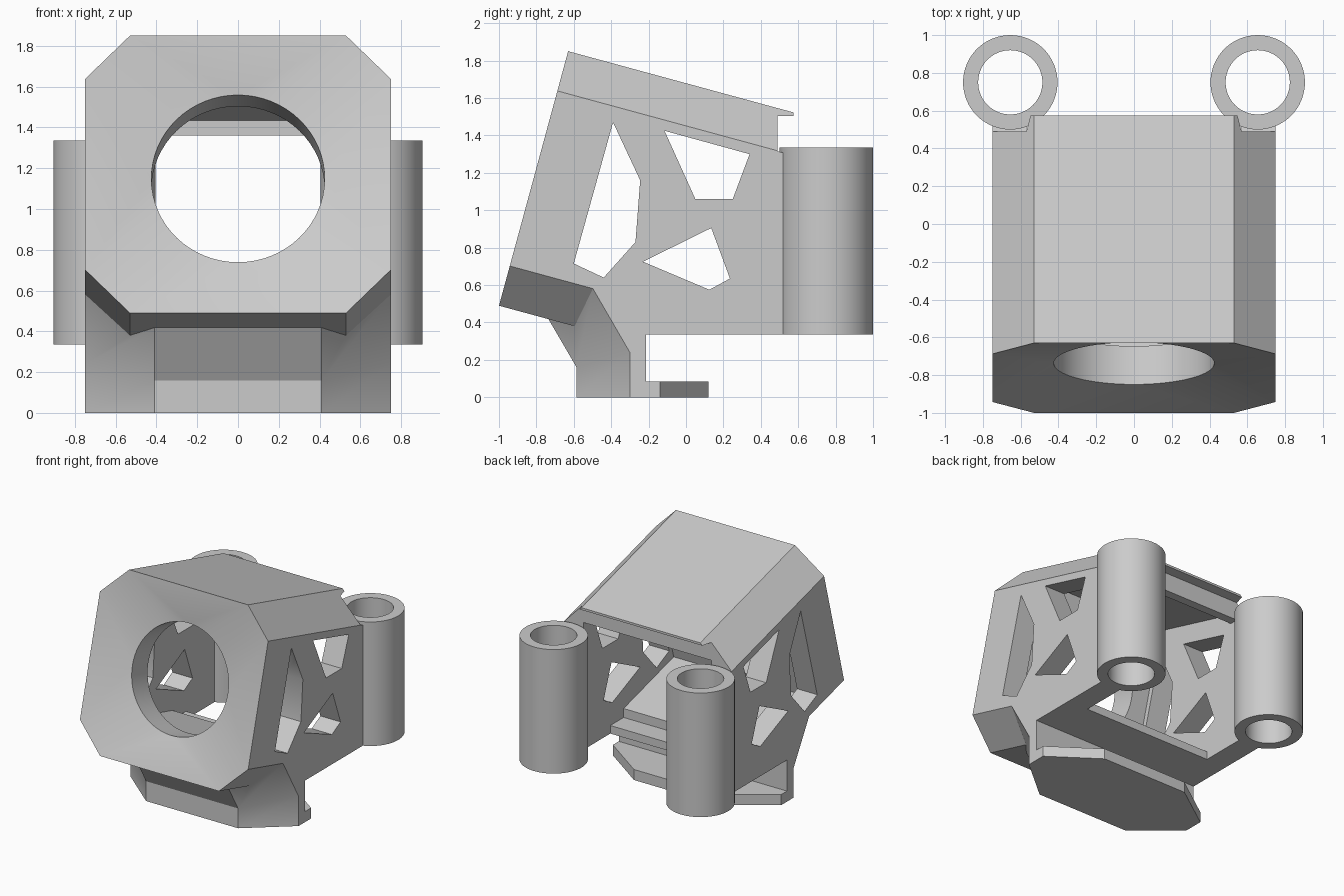
import bpy, bmesh, math

if "Cube" in bpy.data.objects:
    bpy.data.objects.remove(bpy.data.objects["Cube"], do_unlink=True)

grey = bpy.data.materials.new("plain_grey")
grey.use_nodes = True
COLOUR = (0.6, 0.6, 0.6, 1)
grey.diffuse_color = COLOUR
grey.node_tree.nodes["Principled BSDF"].inputs["Base Color"].default_value = COLOUR

TILT = math.radians(15.2)
HALF, CHAMFER, RISE = 0.75, 0.53, 0.705
INNER = 0.57


def tilted(depth, up):
    """Point (y, z) in the leaning frame of the housing."""
    s, c = math.sin(TILT), math.cos(TILT)
    return (-0.815 + depth * c + up * s, 1.17 - depth * s + up * c)


def finish(name, bm):
    bmesh.ops.recalc_face_normals(bm, faces=bm.faces)
    mesh = bpy.data.meshes.new(name)
    bm.to_mesh(mesh)
    bm.free()
    mesh.materials.append(grey)
    obj = bpy.data.objects.new(name, mesh)
    bpy.context.collection.objects.link(obj)
    return obj


def activate(obj):
    bpy.ops.object.select_all(action='DESELECT')
    obj.select_set(True)
    bpy.context.view_layer.objects.active = obj


def loft(name, loops):
    """Closed solid through equal-length loops, capped at both ends."""
    bm = bmesh.new()
    rows = [[bm.verts.new(p) for p in loop] for loop in loops]
    n = len(rows[0])
    for a, b in zip(rows, rows[1:]):
        for i in range(n):
            j = (i + 1) % n
            bm.faces.new((a[i], a[j], b[j], b[i]))
    bm.faces.new(rows[0])
    bm.faces.new(rows[-1])
    return finish(name, bm)


def side_prism(name, outline, half=HALF):
    """Extrude a (y, z) outline across x."""
    return loft(name, [[(x, y, z) for y, z in outline] for x in (-half, half)])


def block(name, y0, y1, z0, z1, half):
    return side_prism(name, [(y0, z0), (y1, z0), (y1, z1), (y0, z1)], half)


def combine(target, tool, operation):
    mod = target.modifiers.new("combine", 'BOOLEAN')
    mod.operation, mod.solver, mod.object = operation, 'EXACT', tool
    activate(target)
    bpy.ops.object.modifier_apply(modifier=mod.name)
    bpy.data.objects.remove(tool, do_unlink=True)


def dished_housing():
    """Leaning octagonal prism whose front sinks to a round blind hole."""
    bm = bmesh.new()
    low = RISE - (HALF - CHAMFER)
    octagon = [(HALF, low), (CHAMFER, RISE), (-CHAMFER, RISE), (-HALF, low),
               (-HALF, -low), (-CHAMFER, -RISE), (CHAMFER, -RISE), (HALF, -low)]
    n, radius = 64, 0.425
    circle = [(radius * math.cos(math.tau * i / n), radius * math.sin(math.tau * i / n))
              for i in range(n)]

    def ring(points, depth):
        return [bm.verts.new((x, *tilted(depth, u))) for x, u in points]

    front, back = ring(octagon, 0), ring(octagon, 1.7)
    rim, floor = ring(circle, 0.08), ring(circle, 0.4)

    def nearest(i):
        a = math.tau * (i + 0.5) / n
        return max(range(8), key=lambda k: math.cos(
            a - math.atan2(octagon[k][1], octagon[k][0])))

    for i in range(n):
        j = (i + 1) % n
        k, k_next = nearest(i), nearest(j)
        bm.faces.new((rim[i], rim[j], front[k]))
        if k != k_next:
            bm.faces.new((rim[j], front[k], front[k_next]))
        bm.faces.new((rim[i], rim[j], floor[j], floor[i]))
    bm.faces.new(floor)
    for i in range(8):
        j = (i + 1) % 8
        bm.faces.new((front[i], front[j], back[j], back[i]))
    bm.faces.new(back)
    return finish("housing", bm)


# Housing shell, trimmed level underneath and upright at the back with a roof lip
housing = dished_housing()
combine(housing, block("trim_back", 0.575, 3, -1, 3, 1), 'DIFFERENCE')
combine(housing, block("trim_under_lip", 0.49, 3, -1, 1.505, 1), 'DIFFERENCE')
combine(housing, block("trim_below", -2, 3, -1, 0.335, 1), 'DIFFERENCE')

# Full-width side walls reaching the tubes
combine(housing, side_prism("walls", [(-0.5, 0.585), (-0.355, 0.335), (0.53, 0.335),
                                      (0.53, 1.305), (-0.3, 1.52)]), 'UNION')

# Foot with faceted front
centre = [(-0.585, 0), (-0.585, 0.16), (-0.76, 0.46), (-0.215, 0.45), (-0.215, 0)]
outer = [(-0.3, 0), (-0.3, 0.24), (-0.5, 0.585), (-0.215, 0.45), (-0.215, 0)]
columns = [(-HALF, outer), (-0.41, centre), (0.41, centre), (HALF, outer)]
combine(housing, loft("foot", [[(x, y, z) for y, z in pts] for x, pts in columns]), 'UNION')

# Hollow interior with stepped floor, open at the rear
cavity = [tilted(0.29, -0.465), tilted(0.29, 0.579), tilted(2, 0.579), tilted(2, -0.465)]
combine(housing, side_prism("cavity", cavity, INNER), 'DIFFERENCE')
combine(housing, block("floor_step", -0.02, 2, 0.4, 0.9, INNER), 'DIFFERENCE')
combine(housing, block("floor_opening", 0.15, 2, 0.1, 0.7, INNER), 'DIFFERENCE')

# Angular windows through both side walls
windows = [
    [(-0.39, 1.47), (-0.245, 1.16), (-0.27, 0.83), (-0.44, 0.64), (-0.6, 0.715)],
    [(-0.115, 1.425), (0.34, 1.3), (0.25, 1.06), (0.05, 1.06)],
    [(-0.23, 0.725), (0.135, 0.905), (0.235, 0.635), (0.125, 0.575)],
]
for outline in windows:
    combine(housing, side_prism("window", outline, 1), 'DIFFERENCE')

# Rib under the rear edge of the roof
block("roof_rib", 0.42, 0.49, 1.36, 1.49, INNER)

# Base plate behind the foot
plan = [(HALF, -0.215), (HALF, -0.14), (0.38, 0.12)]
plan += [(-x, y) for x, y in reversed(plan)]
loft("base_plate", [[(x, y, z) for x, y in plan] for z in (0, 0.085)])


# Upright mounting tubes
def tube(name, cx, cy, z0, z1, r_out, r_in, n=64):
    bm = bmesh.new()
    profile = [(r_out, z0), (r_out, z1), (r_in, z1), (r_in, z0)]
    rings = [[bm.verts.new((cx + r * math.cos(math.tau * i / n),
                            cy + r * math.sin(math.tau * i / n), z)) for i in range(n)]
             for r, z in profile]
    for k in range(4):
        a, b = rings[k], rings[(k + 1) % 4]
        for i in range(n):
            j = (i + 1) % n
            bm.faces.new((a[i], a[j], b[j], b[i]))
    return finish(name, bm)


tubes = [tube(side + "_tube", sign * 0.655, 0.75, 0.335, 1.335, 0.25, 0.17)
         for side, sign in (("left", 1), ("right", -1))]

for obj in [housing] + tubes:
    activate(obj)
    bpy.ops.object.shade_smooth_by_angle(angle=math.radians(30))
